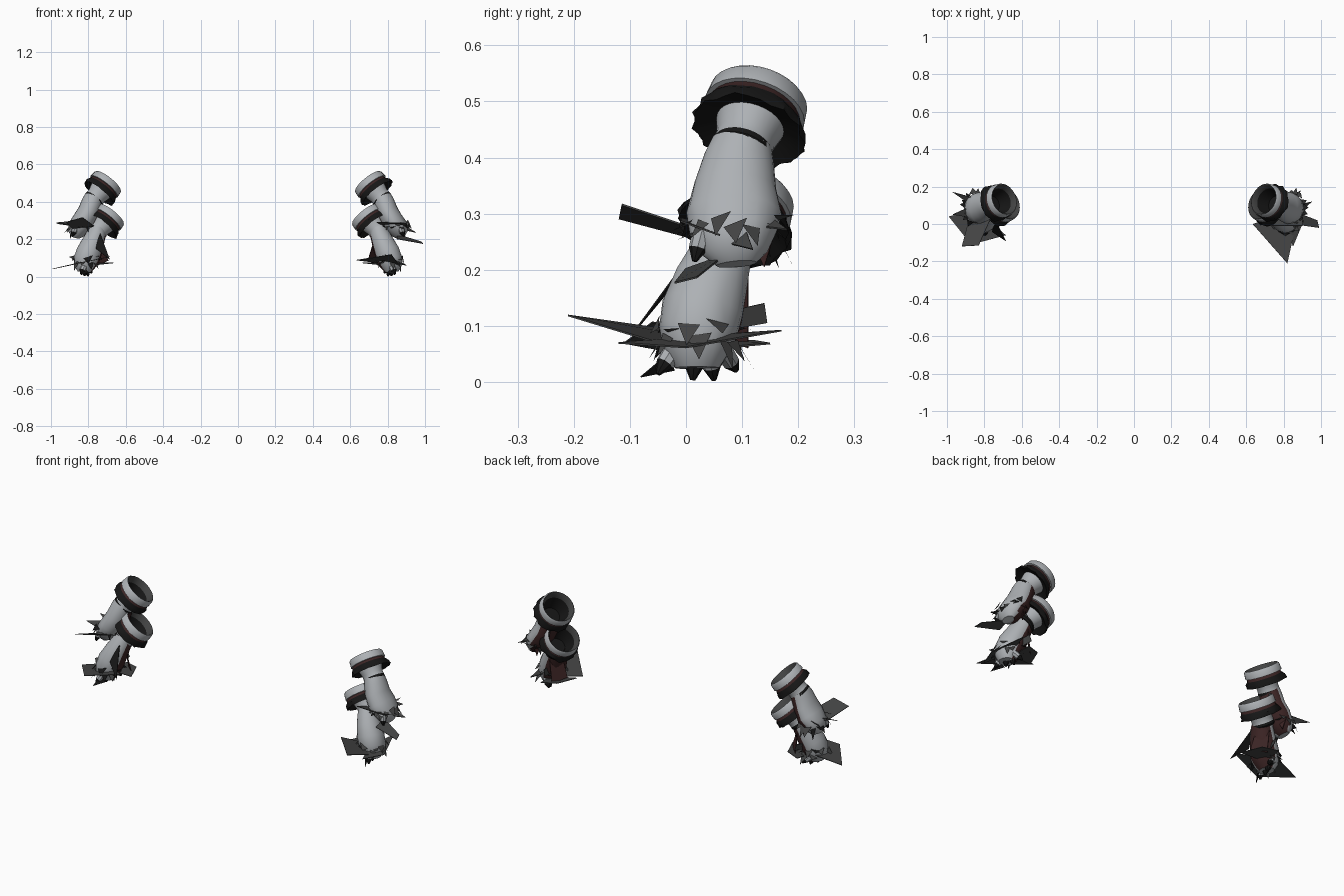
import bpy, bmesh, math, random
from mathutils import Vector

if "Cube" in bpy.data.objects:
    bpy.data.objects.remove(bpy.data.objects["Cube"])
random.seed(4)


def material(name, r, g, b):
    m = bpy.data.materials.new(name)
    m.use_nodes = True
    m.diffuse_color = (r, g, b, 1)
    m.node_tree.nodes["Principled BSDF"].inputs["Base Color"].default_value = (r, g, b, 1)
    return m


MATS = [material("pale grey", .42, .44, .46), material("dark maroon", .045, .018, .018),
        material("black", .008, .008, .008), material("charcoal", .055, .056, .056)]
PALE, MAROON, BLACK, CHARCOAL = range(4)
AXIS = Vector((-.6, .25, .75)).normalized()   # direction the cuffs open, on the left side


def finish(name, bm, side=1, smooth=True):
    for v in bm.verts:
        v.co.x *= side
    bmesh.ops.recalc_face_normals(bm, faces=bm.faces)
    me = bpy.data.meshes.new(name)
    bm.to_mesh(me)
    bm.free()
    ob = bpy.data.objects.new(name, me)
    bpy.context.collection.objects.link(ob)
    for m in MATS:
        me.materials.append(m)
    if smooth:
        bpy.ops.object.select_all(action='DESELECT')
        ob.select_set(True)
        bpy.context.view_layer.objects.active = ob
        bpy.ops.object.shade_smooth_by_angle(angle=math.radians(40))


def loft(rings, mats, caps):
    """Skin a list of rings (each a list of points) into a closed body."""
    bm = bmesh.new()
    loops = [[bm.verts.new(p) for p in ring] for ring in rings]
    n = len(loops[0])
    for a, b, m in zip(loops, loops[1:], mats):
        for i in range(n):
            j = (i + 1) % n
            bm.faces.new((a[i], a[j], b[j], b[i])).material_index = m
    bm.faces.new(loops[0]).material_index = caps[0]
    bm.faces.new(loops[-1]).material_index = caps[1]
    return bm


def ring(centre, axis, rx, ry, sides, jag=0):
    axis = axis.normalized()
    v = (Vector((0, 1, 0)) - axis * axis.y).normalized()
    u = v.cross(axis)
    out = []
    for i in range(sides):
        a = math.tau * i / sides
        k = 1 + random.uniform(-jag, jag)
        out.append(centre + (u * math.cos(a) * rx + v * math.sin(a) * ry) * k)
    return out


def cuff(name, mouth, side):
    # distance along the axis, radius, raggedness, colour of the next band
    profile = [(-.1, .045, 0, BLACK), (-.03, .068, 0, CHARCOAL), (-.004, .077, 0, CHARCOAL),
               (.003, .083, 0, PALE), (-.004, .089, 0, PALE), (-.035, .092, 0, PALE),
               (-.036, .084, 0, MAROON), (-.048, .088, .02, BLACK), (-.062, .098, .04, BLACK),
               (-.082, .1, .08, BLACK), (-.066, .062, 0, PALE), (-.1, .053, 0, PALE),
               (-.118, .054, 0, BLACK), (-.13, .056, 0, BLACK), (-.138, .05, 0, BLACK)]
    rings = [ring(mouth + AXIS * t, AXIS, r, r, 28, jag) for t, r, jag, _ in profile]
    finish(name, loft(rings, [p[3] for p in profile], (BLACK, BLACK)), side)


def sleeve(name, stations, side):
    pts = [Vector(s[:3]) for s in stations]
    rings = []
    for i, s in enumerate(stations):
        t = pts[max(i - 1, 0)] - pts[min(i + 1, len(pts) - 1)]
        rings.append(ring(pts[i], t, s[3], s[4], 24, .03 if i > 2 else 0))
    bm = loft(rings, [PALE] * len(rings), (BLACK, PALE))
    bmesh.ops.recalc_face_normals(bm, faces=bm.faces)
    inner_back = Vector((-.82, .5, -.25)).normalized()
    for f in bm.faces:            # lining panel along the inner back
        if f.normal.dot(inner_back) > .5:
            f.material_index = MAROON
    finish(name, bm, side)


def shard(name, points, colour=CHARCOAL, side=1):
    """A thin blade with the given outline."""
    bm = bmesh.new()
    face = bm.faces.new([bm.verts.new(p) for p in points])
    bm.normal_update()
    lift = face.normal * .003
    top = bmesh.ops.extrude_face_region(bm, geom=[face])["geom"]
    bmesh.ops.translate(bm, vec=lift, verts=[g for g in top if isinstance(g, bmesh.types.BMVert)])
    for f in bm.faces:
        f.material_index = colour
    finish(name, bm, side, False)


def torn_band(name, centre, rx, ry, count, side):
    """Ragged flaps hanging around the wrist."""
    bm = bmesh.new()
    for i in range(count):
        a = math.tau * (i + random.random() * .6) / count
        d = Vector((math.cos(a) * rx, math.sin(a) * ry, random.uniform(-.02, .025)))
        w = Vector((-math.sin(a), math.cos(a), random.uniform(-.5, .5))) * random.uniform(.012, .025)
        base = centre + d * .95
        tip = centre + d * random.uniform(1.15, 1.4) - Vector((0, 0, random.uniform(.0, .05)))
        f = bm.faces.new([bm.verts.new(p) for p in (base - w, base + w, tip)])
        f.material_index = random.choice((CHARCOAL, CHARCOAL, BLACK))
    finish(name, bm, side, False)


def finger(name, base, tip, r, side):
    mid = base.lerp(tip, .6)
    t = base - tip
    rings = [ring(base, t, r, r, 8), ring(mid, t, r * .9, r * .9, 8), ring(tip, t, r * .25, r * .25, 8)]
    finish(name, loft(rings, (PALE, BLACK), (PALE, BLACK)), side)


# Sleeve stations: x, y, z, half width across, half depth
UPPER = [(.77, .1, .425, .05, .054), (.78, .095, .4, .055, .062), (.797, .088, .35, .058, .073),
         (.825, .085, .3, .06, .084), (.852, .085, .265, .057, .076),
         (.864, .088, .232, .047, .06), (.87, .09, .21, .022, .036)]
LOWER = [(.75, .073, .25, .046, .05), (.758, .062, .225, .052, .056), (.776, .045, .18, .06, .066),
         (.797, .03, .13, .068, .072), (.812, .022, .09, .067, .07),
         (.82, .02, .055, .057, .06), (.822, .02, .025, .036, .04)]

for side, label in ((1, "left"), (-1, "right")):
    cuff(label + "_upper_cuff", Vector((.695, .131, .508)), side)
    cuff(label + "_lower_cuff", Vector((.679, .107, .333)), side)
    sleeve(label + "_upper_sleeve", UPPER, side)
    sleeve(label + "_lower_sleeve", LOWER, side)
    torn_band(label + "_upper_torn_band", Vector((.847, .085, .275)), .062, .082, 16, side)
    torn_band(label + "_lower_torn_band", Vector((.812, .022, .085)), .069, .074, 18, side)
    # Finger tips under the lower hand, and a thumb
    for i, (y, z) in enumerate(((-.05, .014), (.012, .003), (.05, .003), (.09, .02))):
        finger(f"{label}_finger_{i + 1}", Vector((.82, y * .6 + .01, .06)),
               Vector((.84 - .02 * i, y, z)), .018, side)
    finger(label + "_thumb", Vector((.87, .03, .27)), Vector((.885, .015, .215)), .018, side)
    # Lining tatters
    shard(label + "_lining_flap", [(.74, .05, .23), (.765, .11, .2), (.75, .11, .06), (.695, .05, .085)], MAROON, side)
    shard(label + "_upper_tatter", [(.83, .16, .27), (.81, .11, .27), (.82, .14, .205)], MAROON, side)
    # Blades around the lower hand
    shard(label + "_back_blade", [(.8, .05, .12), (.78, .14, .14), (.77, .145, .105), (.79, .06, .09)], CHARCOAL, side)
    shard(label + "_inner_blade", [(.665, .01, .075), (.71, .12, .075), (.79, .15, .07), (.8, .04, .06)], CHARCOAL, side)
    shard(label + "_front_spike", [(.83, -.03, .05), (.8, -.02, .02), (.84, -.08, .008)], BLACK, side)

# Blades on the left side
shard("left_long_blade", [(.82, -.21, .12), (.635, .0, .09), (.75, .04, .075), (.86, -.03, .065)])
shard("left_cross_blade", [(.85, -.12, .068), (.9, .0, .06), (.84, .17, .09), (.8, .02, .08)])
shard("left_outer_blade", [(.99, -.02, .175), (.98, .02, .185), (.85, .07, .225), (.85, .0, .2)])
shard("left_band_blade", [(.74, -.01, .29), (.9, -.01, .285), (.905, .06, .26), (.78, .07, .27)])
shard("left_back_spike", [(.83, .14, .3), (.87, .1, .28), (.89, .18, .27)])
shard("left_side_spike", [(.86, .1, .29), (.88, .06, .25), (.95, .12, .235)])

# Blades on the right side
shard("right_wide_blade", [(-.92, -.12, .29), (-.83, -.115, .315), (-.77, .02, .27), (-.88, .03, .25)])
shard("right_long_blade", [(-.99, .04, .04), (-.87, -.11, .068), (-.685, -.06, .105), (-.84, .08, .075)])
shard("right_back_spike", [(-.97, .17, .285), (-.86, .14, .3), (-.87, .1, .27)])
shard("right_side_spike", [(-.97, .05, .29), (-.86, .1, .3), (-.85, .03, .27)])
shard("right_inner_spike", [(-.74, .02, .24), (-.76, -.04, .15), (-.685, -.09, .09)], BLACK)
